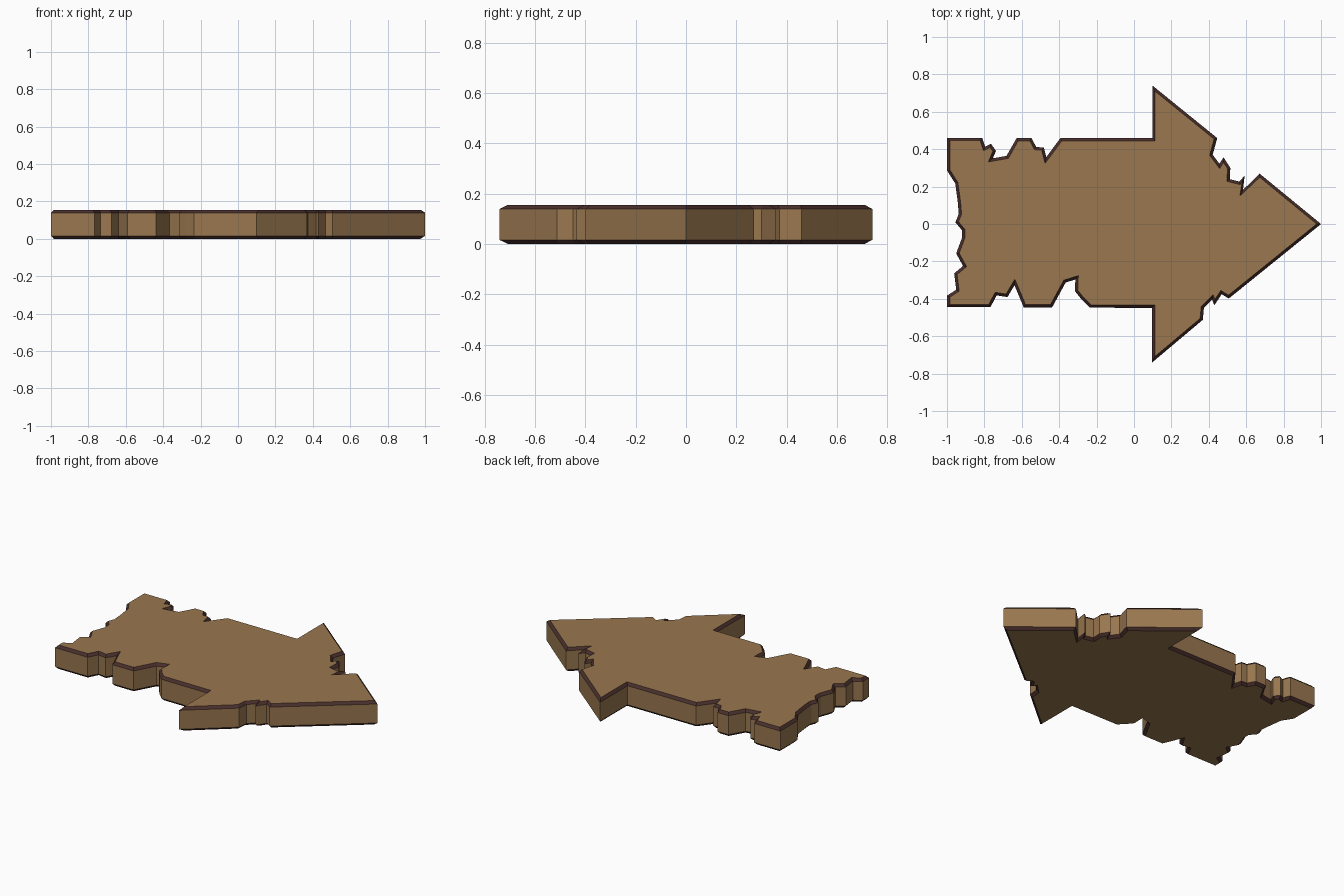
import bpy, bmesh
from mathutils import Vector

if "Cube" in bpy.data.objects:
    bpy.data.objects.remove(bpy.data.objects["Cube"])

# Weathered arrow outline, clockwise seen from above, from the back-left corner
OUTLINE = [
    # back edge with two chipped notches
    (-.992, .454), (-.817, .454), (-.80, .403), (-.767, .42), (-.746, .39),
    (-.766, .342), (-.677, .358), (-.623, .453), (-.553, .453), (-.527, .405),
    (-.487, .402), (-.472, .342), (-.39, .452), (.105, .452),
    # back barb and chipped slope to the tip
    (.105, .726), (.437, .457), (.413, .369), (.457, .31), (.479, .343),
    (.508, .298), (.505, .234), (.565, .219), (.585, .243), (.575, .167),
    (.672, .26), (.989, 0),
    # front slope and barb
    (.506, -.39), (.467, -.366), (.431, -.42), (.42, -.392), (.367, -.445),
    (.361, -.509), (.103, -.726), (.103, -.442),
    # front edge notches
    (-.233, -.44), (-.276, -.398), (-.309, -.356), (-.306, -.287), (-.37, -.307),
    (-.442, -.439), (-.585, -.439), (-.638, -.312), (-.68, -.383), (-.738, -.374),
    (-.772, -.438), (-.993, -.438),
    # ragged tail
    (-.993, -.387), (-.943, -.355), (-.954, -.267), (-.905, -.226), (-.943, -.157),
    (-.912, -.073), (-.912, -.032), (-.947, .01), (-.93, .053), (-.935, .117),
    (-.949, .219), (-.992, .287)]
HEIGHT, CHAMFER = 0.155, 0.016


def offset(points, d):
    """Mitred offset; positive d moves outward for a clockwise outline."""
    pts = [Vector(p) for p in points]
    out = []
    for i, p in enumerate(pts):
        a = (p - pts[i - 1]).normalized()
        b = (pts[(i + 1) % len(pts)] - p).normalized()
        na, nb = Vector((-a.y, a.x)), Vector((-b.y, b.x))
        m = (na + nb).normalized()
        out.append(p + m * d * min(1 / max(m.dot(na), .01), 2.4))
    return out


def material(name, color):
    m = bpy.data.materials.new(name)
    m.diffuse_color = color
    m.use_nodes = True
    m.node_tree.nodes["Principled BSDF"].inputs["Base Color"].default_value = m.diffuse_color
    return m


# Plank: four stacked rings give the wall and the dark chamfers
outer, inner = offset(OUTLINE, .007), offset(OUTLINE, -.008)
bm = bmesh.new()
levels = [(inner, 0), (outer, CHAMFER), (outer, HEIGHT - CHAMFER), (inner, HEIGHT)]
rings = [[bm.verts.new((p.x, p.y, z)) for p in ring] for ring, z in levels]
n = len(OUTLINE)
for k in range(3):
    for i in range(n):
        j = (i + 1) % n
        f = bm.faces.new((rings[k][j], rings[k][i], rings[k + 1][i], rings[k + 1][j]))
        f.material_index = 0 if k == 1 else 1
bm.faces.new(rings[0])
bm.faces.new(rings[3][::-1])

mesh = bpy.data.meshes.new("arrow_plank")
bm.to_mesh(mesh)
bm.free()
mesh.materials.append(material("wood", (.32, .185, .08, 1)))
mesh.materials.append(material("dark_edge", (.065, .028, .025, 1)))
bpy.context.collection.objects.link(bpy.data.objects.new("arrow_plank", mesh))
